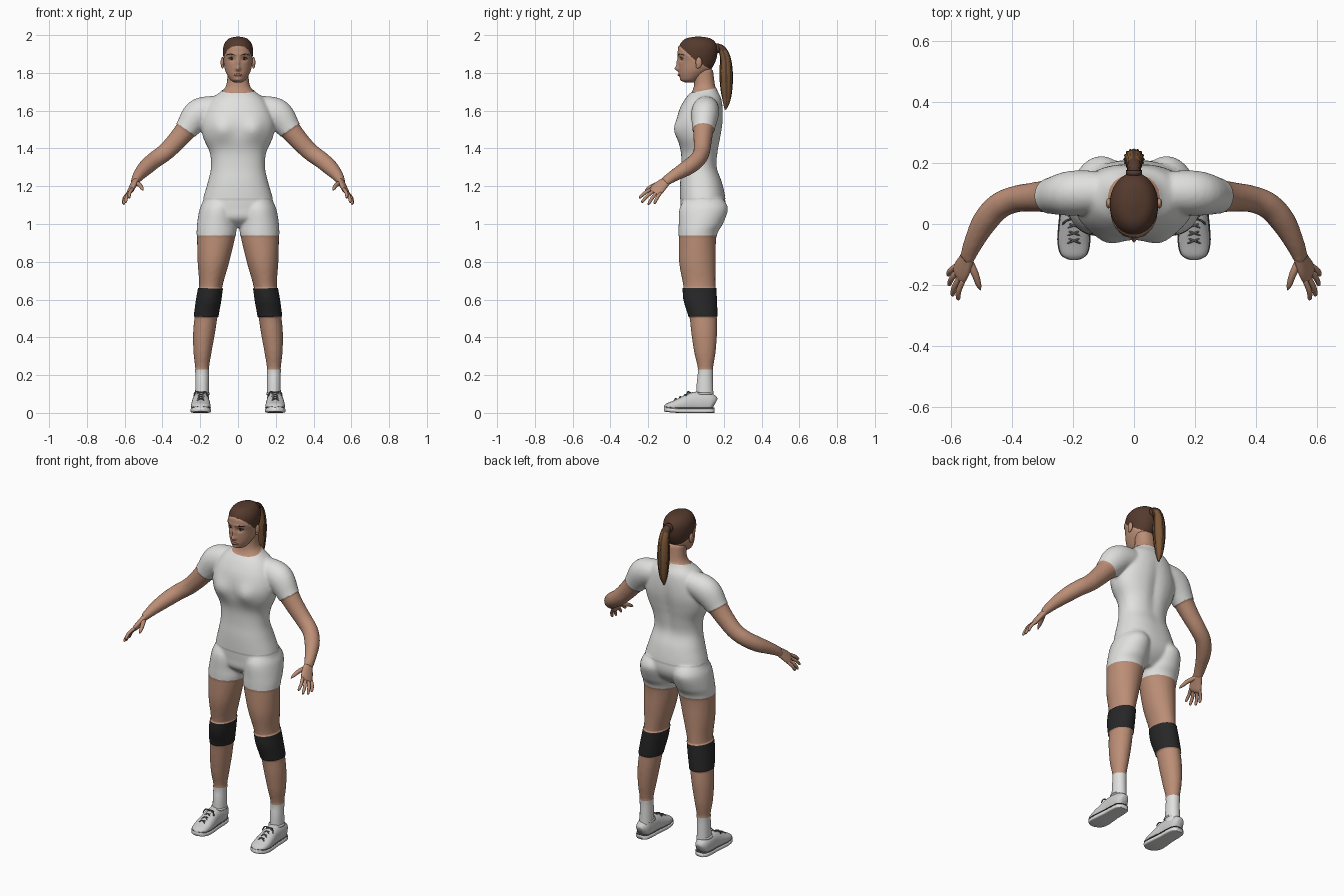
import bpy, bmesh
from math import cos, sin, pi, exp, copysign
from mathutils import Vector

cube = bpy.data.objects.get("Cube")
if cube:
    bpy.data.objects.remove(cube)


def material(name, r, g, b):
    m = bpy.data.materials.new(name)
    m.use_nodes = True
    m.diffuse_color = (r, g, b, 1)
    bsdf = m.node_tree.nodes["Principled BSDF"]
    bsdf.inputs["Base Color"].default_value = (r, g, b, 1)
    bsdf.inputs["Roughness"].default_value = 0.8
    return m


SKIN = material("skin", 0.50, 0.27, 0.18)
WHITE = material("white_cloth", 0.75, 0.75, 0.74)
BLACK = material("black_pad", 0.02, 0.02, 0.02)
HAIR = material("brown_hair", 0.09, 0.042, 0.026)
GOLD = material("golden_hair", 0.2, 0.095, 0.035)
SHOE = material("shoe_grey", 0.62, 0.62, 0.62)
LACE = material("lace_grey", 0.13, 0.13, 0.13)
LIP = material("lip", 0.33, 0.14, 0.11)
EYE = material("eye_white", 0.6, 0.56, 0.52)


def spline(rows, steps):
    """Catmull-Rom resampling of rows of numbers."""
    out = []
    for i in range(len(rows) - 1):
        a, b, c, d = (rows[min(max(j, 0), len(rows) - 1)] for j in range(i - 1, i + 3))
        for k in range(steps):
            t = k / steps
            out.append([0.5 * (2 * q + (r - p) * t + (2 * p - 5 * q + 4 * r - s) * t * t
                        + (3 * q - p - 3 * r + s) * t ** 3) for p, q, r, s in zip(a, b, c, d)])
    return out + [list(rows[-1])]


def loft(bm, rows, ref=None, side=1, n=24, steps=5, power=2, ridge=0):
    """Skin elliptical rings (x, y, z, ru, rv); rings lie flat when ref is None."""
    rows = spline(rows, steps)
    pts = [Vector(r[:3]) for r in rows]
    rings = []
    for i, r in enumerate(rows):
        u, v = Vector((1, 0, 0)), Vector((0, 1, 0))
        if ref:
            t = (pts[min(i + 1, len(pts) - 1)] - pts[max(i - 1, 0)]).normalized()
            u = Vector(ref)
            u = (u - t * u.dot(t)).normalized()
            v = t.cross(u)
        ring = []
        for k in range(n):
            a = 2 * pi * k / n
            c, s = (copysign(abs(f) ** (2 / power), f) for f in (cos(a), sin(a)))
            f = 1 + ridge * (k % 2)
            co = pts[i] + u * max(r[3], 0.001) * c * f + v * max(r[4], 0.001) * s * f
            ring.append(bm.verts.new((co.x * side, co.y, co.z)))
        rings.append(ring)
    for a, b in zip(rings, rings[1:]):
        for k in range(n):
            bm.faces.new((a[k], a[k - 1], b[k - 1], b[k]))
    bm.faces.new(rings[0])
    bm.faces.new(rings[-1][::-1])


def ball(bm, centre, size, side=1):
    made = bmesh.ops.create_uvsphere(bm, u_segments=20, v_segments=14, radius=1)["verts"]
    for v in made:
        v.co = Vector([c + s * q for c, s, q in zip(centre, size, v.co)])
        v.co.x *= side


def finish(name, bm, *mats):
    bmesh.ops.recalc_face_normals(bm, faces=bm.faces)
    mesh = bpy.data.meshes.new(name)
    bm.to_mesh(mesh)
    bm.free()
    for m in mats:
        mesh.materials.append(m)
    mesh.shade_smooth()
    ob = bpy.data.objects.new(name, mesh)
    bpy.context.collection.objects.link(ob)
    return ob


def cut(bm, co, no, test):
    """Split the faces that pass the test along a plane."""
    faces = [f for f in bm.faces if test(f.calc_center_median())]
    geom = faces + list({e for f in faces for e in f.edges}) + list({v for f in faces for v in f.verts})
    bmesh.ops.bisect_plane(bm, geom=geom, plane_co=co, plane_no=no, dist=0.0004)


def puff(bm, amount):
    """Push painted faces outward by a thickness per material."""
    bm.normal_update()
    for v in bm.verts:
        v.co += v.normal * max((amount[f.material_index] for f in v.link_faces), default=0)


def bump(v, x, z, amount, sx, sz):
    v.co.y -= amount * exp(-((abs(v.co.x) - x) / sx) ** 2 - ((v.co.z - z) / sz) ** 2)


# Body: torso, arms and legs fused into one smooth surface
bm = bmesh.new()
torso = [(0.985, .08, .08, .05), (1.03, .08, .15, .10), (1.08, .09, .188, .115), (1.14, .088, .178, .115),
         (1.22, .08, .155, .106), (1.3, .07, .138, .09), (1.38, .072, .145, .094), (1.46, .07, .18, .11),
         (1.53, .073, .19, .118), (1.6, .08, .17, .112), (1.66, .092, .135, .092), (1.7, .098, .085, .066),
         (1.74, .098, .06, .054), (1.82, .092, .054, .05)]
loft(bm, [(0, y, z, rx, ry) for z, y, rx, ry in torso], n=48, power=2.3)
for v in bm.verts:
    if v.co.y < 0.06:
        bump(v, 0.085, 1.5, 0.022, 0.05, 0.055)
    else:
        bump(v, 0, 1.45, 0.012, 0.03, 0.15)
arm = [(.05, .1, 1.62, .05, .05), (.13, .105, 1.61, .064, .064), (.21, .1, 1.58, .068, .076),
       (.275, .092, 1.5, .054, .057), (.33, .088, 1.435, .047, .05), (.385, .082, 1.38, .043, .046),
       (.44, .06, 1.34, .042, .044), (.487, .01, 1.3, .041, .041), (.525, -.06, 1.258, .032, .031),
       (.548, -.115, 1.222, .027, .02)]
leg = [(.1, .095, 1.13, .075, .1), (.106, .094, 1.08, .094, .126), (.113, .078, 1.0, .101, .114),
       (.115, .062, .94, .101, .099), (.13, .06, .8, .083, .096), (.143, .07, .68, .062, .085),
       (.155, .075, .6, .062, .084), (.169, .09, .51, .06, .072), (.18, .096, .42, .057, .067),
       (.188, .1, .32, .047, .056), (.19, .103, .23, .035, .039), (.19, .1, .15, .034, .042),
       (.19, .1, .06, .035, .045)]
for s in (1, -1):
    loft(bm, arm, ref=(-.36, -.86, .36), side=s)
    loft(bm, leg, side=s, n=32)
body = finish("body_and_clothes", bm)
remesh = body.modifiers.new("fuse", "REMESH")
remesh.mode = "VOXEL"
remesh.voxel_size = 0.009
relax = body.modifiers.new("relax", "SMOOTH")
relax.iterations = 5
fused = bpy.data.meshes.new_from_object(body.evaluated_get(bpy.context.evaluated_depsgraph_get()))
body.modifiers.clear()
body.data = fused

# Clothes: clean hems cut into the body, then thickened
bm = bmesh.new()
bm.from_mesh(fused)
for z in (.23, .51, .66, .94, 1.135):
    cut(bm, (0, 0, z), (0, 0, 1), lambda c: abs(c.x) < .3 and abs(c.z - z) < .03)
neck_co, neck_no = Vector((0, .1, 1.705)), Vector((0, -.2, 1))
cut(bm, neck_co, neck_no, lambda c: c.z > 1.62 and abs(c.x) < .15)
for s in (1, -1):
    cut(bm, (.275 * s, 0, 1.5), (.56 * s, 0, -.83), lambda c: c.x * s > .21 and c.z > 1.3)
for f in bm.faces:
    c = f.calc_center_median()
    sleeve = .56 * (abs(c.x) - .275) - .83 * (c.z - 1.5)
    if c.z > 1.12 and abs(c.x) > .21 and sleeve > 0 or (c - neck_co).dot(neck_no) > 0:
        f.material_index = 0
    elif c.z > .94:
        f.material_index = 3 if c.z > 1.135 else 1
    else:
        f.material_index = 2 if .51 < c.z < .66 else int(c.z < .23)
puff(bm, (0.001, 0.003, 0.006, 0.005))
for f in bm.faces:
    f.material_index %= 3 if f.material_index < 3 else 2
bm.to_mesh(fused)
bm.free()
for m in (SKIN, WHITE, BLACK):
    fused.materials.append(m)
fused.shade_smooth()

# Head with sculpted face and cut hairline
bm = bmesh.new()
skull = [(1.75, .02, .02, .025), (1.762, .02, .04, .045), (1.79, .035, .058, .07), (1.82, .05, .07, .088),
         (1.86, .06, .077, .1), (1.9, .063, .083, .107), (1.94, .065, .081, .105), (1.97, .065, .067, .088),
         (1.988, .065, .044, .06), (1.996, .065, .008, .012)]
loft(bm, [(0, y, z, rx, ry) for z, y, rx, ry in skull], n=96, steps=7)
for v in bm.verts:
    if v.co.y < 0.03:
        for shape in ((0, 1.822, .02, .012, .012), (0, 1.85, .012, .009, .024), (.032, 1.873, -.01, .017, .012),
                      (0, 1.789, .006, .02, .008), (0, 1.763, .006, .02, .01), (.03, 1.9, .003, .03, .008)):
            bump(v, *shape)
hairline = [(Vector((0, .05, 1.865)), Vector(n)) for n in ((0, .085, .095), (0, .065, .115))]
for co, no in hairline:
    cut(bm, co, no, lambda c: True)
for f in bm.faces:
    f.material_index = int(all((f.calc_center_median() - co).dot(no) > 0 for co, no in hairline))
puff(bm, (0, 0.004))
finish("head", bm, SKIN, HAIR)

# Ponytail with ridged strands, and its tie
bm = bmesh.new()
tail = [(.15, 1.93, .018, .018), (.185, 1.93, .024, .02), (.208, 1.88, .03, .028), (.212, 1.8, .036, .036),
        (.214, 1.72, .031, .032), (.214, 1.65, .02, .02), (.208, 1.605, .004, .004)]
loft(bm, [(0, *r) for r in tail], ref=(1, 0, 0), n=32, ridge=-0.14)
for i, f in enumerate(bm.faces):
    f.material_index = int(i % 32 % 8 < 2 or f.calc_center_median().z > 1.92)
finish("ponytail", bm, GOLD, HAIR)
bm = bmesh.new()
loft(bm, [(0, .16, 1.93, .026, .026), (0, .176, 1.931, .026, .026)], ref=(1, 0, 0), steps=1)
finish("hair_tie", bm, HAIR)

# Mouth
bm = bmesh.new()
loft(bm, [(-.024, -.029, 1.788, .001, .001), (-.01, -.037, 1.79, .006, .005), (0, -.039, 1.789, .006, .006),
          (.01, -.037, 1.79, .006, .005), (.024, -.029, 1.788, .001, .001)], ref=(0, 0, 1), n=12)
finish("lips", bm, LIP)

for s, name in ((1, "left"), (-1, "right")):
    # Eye, iris, lashes, brow and ear
    bm = bmesh.new()
    ball(bm, (.032, -.014, 1.873), (.015, .013, .007), s)
    finish(name + "_eye", bm, EYE)
    bm = bmesh.new()
    ball(bm, (.032, -.023, 1.873), (.006, .005, .006), s)
    loft(bm, [(.016, -.022, 1.877, .002, .002), (.033, -.027, 1.881, .003, .003),
              (.05, -.016, 1.876, .002, .002)], ref=(0, 0, 1), side=s, n=8)
    finish(name + "_iris_and_lashes", bm, BLACK)
    bm = bmesh.new()
    loft(bm, [(.012, -.042, 1.893, .003, .002), (.035, -.035, 1.9, .004, .003),
              (.06, -.011, 1.895, .002, .002)], ref=(0, 0, 1), side=s, n=8)
    finish(name + "_brow", bm, HAIR)
    bm = bmesh.new()
    ball(bm, (.083, .068, 1.855), (.009, .017, .029), s)
    ball(bm, (.082, .062, 1.835), (.007, .01, .012), s)
    finish(name + "_ear", bm, SKIN)

    # Hand: palm, four fingers and thumb
    bm = bmesh.new()
    across = Vector((-.36, -.86, .36))
    loft(bm, [(.54, -.1, 1.232, .025, .018), (.558, -.138, 1.198, .036, .016), (.57, -.16, 1.175, .038, .014),
              (.577, -.17, 1.165, .034, .009)], ref=across, side=s)
    tips = [(.61, -.168, 1.108), (.607, -.2, 1.104), (.596, -.235, 1.115), (.577, -.248, 1.138)]
    for i, tip in enumerate(tips):
        base = Vector((.57, -.16, 1.175)) + across * (i - 1.5) * .019
        mid = base.lerp(Vector(tip), .55) + Vector((.005, 0, .004))
        loft(bm, [(*base, .009, .009), (*mid, .009, .009), (*base.lerp(Vector(tip), .93), .007, .007),
                  (*tip, .002, .002)], ref=across, side=s, n=12)
    loft(bm, [(.545, -.115, 1.22, .012, .014), (.522, -.16, 1.208, .012, .012), (.509, -.198, 1.19, .009, .009),
              (.503, -.216, 1.178, .002, .002)], ref=(0, 0, 1), side=s, n=12)
    finish(name + "_hand", bm, SKIN)

    # Shoe upper
    bm = bmesh.new()
    upper = [(.152, .045, .02, .03), (.135, .052, .037, .048), (.09, .056, .043, .056), (.04, .056, .044, .054),
             (-.01, .046, .049, .043), (-.06, .036, .051, .03), (-.1, .03, .041, .02), (-.117, .028, .015, .008)]
    loft(bm, [(.197, *r) for r in upper], ref=(1, 0, 0), side=s, power=2.4)
    for v in bm.verts:
        v.co.z = max(v.co.z, 0.01)
    finish(name + "_shoe", bm, SHOE)

    # Sole, with a dark welt line above it
    for part, grow, low, high, mat in (("sole", .003, 0, .024, WHITE), ("welt", .002, .024, .028, LACE)):
        bm = bmesh.new()
        loft(bm, [(.197, y, (low + high) / 2, rx + grow, (high - low) / 2) for y, z, rx, rz in upper],
             ref=(1, 0, 0), side=s, power=5)
        for v in bm.verts:
            v.co.z += max(0, -v.co.y - .03) ** 2
        finish(f"{name}_{part}", bm, mat)

    # Collar and crossed laces
    bm = bmesh.new()
    loft(bm, [(.192, .095, .098, .043, .05), (.192, .092, .108, .041, .048)], side=s, steps=1)
    finish(name + "_shoe_collar", bm, SHOE)
    bm = bmesh.new()
    for i in range(4):
        y, z = .03 - .025 * i, .107 - .011 * i
        for k in (1, -1):
            loft(bm, [(.197 - .026 * k, y, z - .01, .003, .003), (.197, y - .01, z + .002, .003, .003),
                      (.197 + .026 * k, y - .02, z - .016, .003, .003)], ref=(0, 0, 1), side=s, n=8)
    for k in (1, -1):
        loft(bm, [(.197, .02, .106, .003, .003), (.197 + .025 * k, .01, .112, .004, .003),
                  (.197 + .036 * k, 0, .09, .003, .003)], ref=(0, 0, 1), side=s, n=8)
    finish(name + "_laces", bm, LACE)
